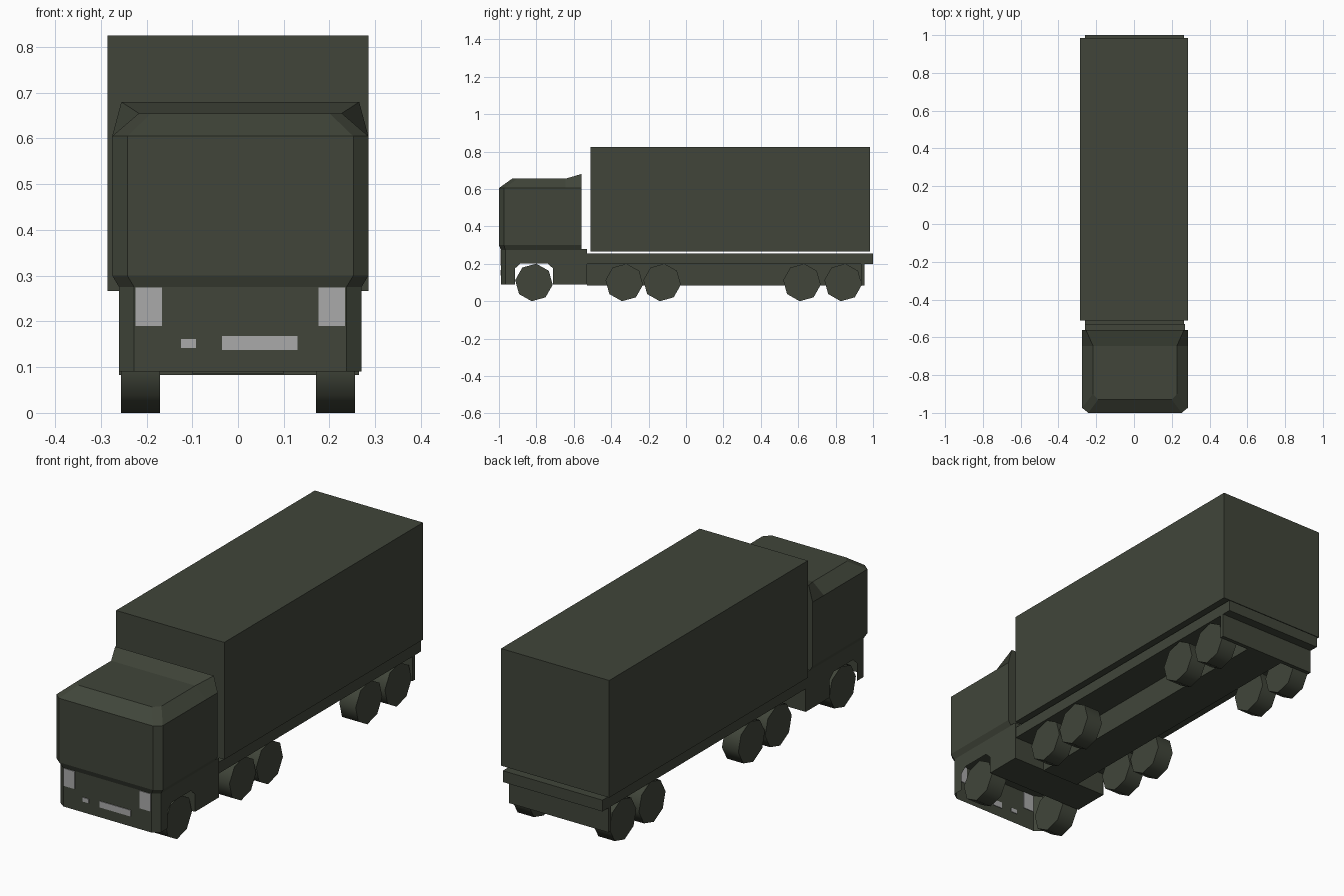
import bpy, bmesh, math

if "Cube" in bpy.data.objects:
    bpy.data.objects.remove(bpy.data.objects["Cube"])


def material(name, rgb):
    m = bpy.data.materials.new(name)
    m.diffuse_color = (*rgb, 1)
    m.use_nodes = True
    m.node_tree.nodes["Principled BSDF"].inputs["Base Color"].default_value = m.diffuse_color
    return m


OLIVE = material("dark_olive", (0.052, 0.060, 0.042))
GREY = material("lamp_grey", (0.40, 0.40, 0.40))


def finish(name, bm, mat):
    bmesh.ops.recalc_face_normals(bm, faces=bm.faces)
    me = bpy.data.meshes.new(name)
    bm.to_mesh(me)
    bm.free()
    me.materials.append(mat)
    ob = bpy.data.objects.new(name, me)
    bpy.context.collection.objects.link(ob)
    return ob


def box(name, x0, x1, y0, y1, z0, z1, mat=OLIVE):
    bm = bmesh.new()
    bmesh.ops.create_cube(bm, size=1)
    for v in bm.verts:
        v.co = ((x0 + x1) / 2 + v.co.x * (x1 - x0),
                (y0 + y1) / 2 + v.co.y * (y1 - y0),
                (z0 + z1) / 2 + v.co.z * (z1 - z0))
    return finish(name, bm, mat)


CX = 0.005  # the cab sits slightly off centre

# Cargo container, flat bed, centre beam and rear plate
box("container", -0.285, 0.285, -0.51, 0.985, 0.267, 0.825)
box("bed", -0.26, 0.265, -0.53, 1.0, 0.2, 0.254)
box("chassis_beam", -0.1, 0.1, -0.53, 0.945, 0.085, 0.2)
box("rear_plate", -0.26, 0.265, 0.935, 0.955, 0.083, 0.2)

# Upper cab: stacked rings of (half width, y), right side mirrored to the left
rings = [
    [(0.232, -0.99, 0.275), (0.265, -0.966, 0.275), (0.265, -0.645, 0.275), (0.265, -0.56, 0.275)],
    [(0.247, -1.0, 0.30), (0.28, -0.973, 0.30), (0.28, -0.645, 0.30), (0.28, -0.56, 0.30)],
    [(0.247, -1.0, 0.605), (0.28, -0.973, 0.605), (0.28, -0.645, 0.605), (0.28, -0.56, 0.605)],
    [(0.195, -0.93, 0.655), (0.222, -0.9, 0.655), (0.222, -0.645, 0.655), (0.26, -0.56, 0.68)],
]
bm = bmesh.new()
loops = []
for ring in rings:
    pts = [(CX + x, y, z) for x, y, z in ring]
    pts += [(CX - x, y, z) for x, y, z in reversed(ring)]
    loops.append([bm.verts.new(p) for p in pts])
for a, b in zip(loops, loops[1:]):
    for i in range(8):
        j = (i + 1) % 8
        bm.faces.new((a[i], a[j], b[j], b[i]))
bm.faces.new(loops[0])
top = loops[-1]
bm.faces.new((top[0], top[1], top[2], top[5], top[6], top[7]))  # flat roof
bm.faces.new((top[2], top[3], top[4], top[5]))                  # rear deflector
finish("cab_upper", bm, OLIVE)

# Lower cab: thin front and side walls with open wheel arches
bm = bmesh.new()
side = [(-0.966, 0.09), (-0.915, 0.09), (-0.915, 0.175), (-0.885, 0.202), (-0.74, 0.202),
        (-0.71, 0.175), (-0.71, 0.09), (-0.53, 0.09), (-0.53, 0.278), (-0.966, 0.278)]
corners = []
for s in (1, -1):
    vs = [bm.verts.new((CX + s * 0.265, y, z)) for y, z in side]
    bm.faces.new(vs)
    lo, hi = (bm.verts.new((CX + s * 0.232, -0.99, z)) for z in (0.09, 0.278))
    bm.faces.new((vs[0], lo, hi, vs[-1]))
    corners.append((lo, hi))
(r0, r1), (l0, l1) = corners
bm.faces.new((r0, r1, l1, l0))
finish("cab_lower", bm, OLIVE)
box("cab_rear_block", CX - 0.264, CX + 0.264, -0.709, -0.53, 0.09, 0.278)

# Head lamps and bumper plate
for s in (1, -1):
    c = CX + s * 0.2
    box("head_lamp", c - 0.029, c + 0.029, -0.993, -0.987, 0.19, 0.274, GREY)
box("bumper_plate", -0.035, 0.13, -0.993, -0.987, 0.138, 0.168, GREY)
box("bumper_lamp", -0.125, -0.092, -0.993, -0.987, 0.142, 0.162, GREY)


# Eight-sided wheels, five axles
def wheel(name, x0, x1, yc):
    bm = bmesh.new()
    ends = []
    for x in (x0, x1):
        ring = []
        for i in range(8):
            a = math.radians(i * 45 - 7)
            ring.append(bm.verts.new((x, yc + 0.101 * math.cos(a), 0.1005 + 0.101 * math.sin(a))))
        bm.faces.new(ring)
        ends.append(ring)
    for i in range(8):
        j = (i + 1) % 8
        bm.faces.new((ends[0][i], ends[0][j], ends[1][j], ends[1][i]))
    ob = finish(name, bm, OLIVE)
    bpy.context.view_layer.objects.active = ob
    bpy.ops.object.select_all(action='DESELECT')
    ob.select_set(True)
    bpy.ops.object.shade_smooth_by_angle(angle=math.radians(60))


for yc in (-0.813, -0.33, -0.128, 0.62, 0.84):
    wheel("wheel_right", 0.17, 0.256, yc)
    wheel("wheel_left", -0.256, -0.17, yc)
